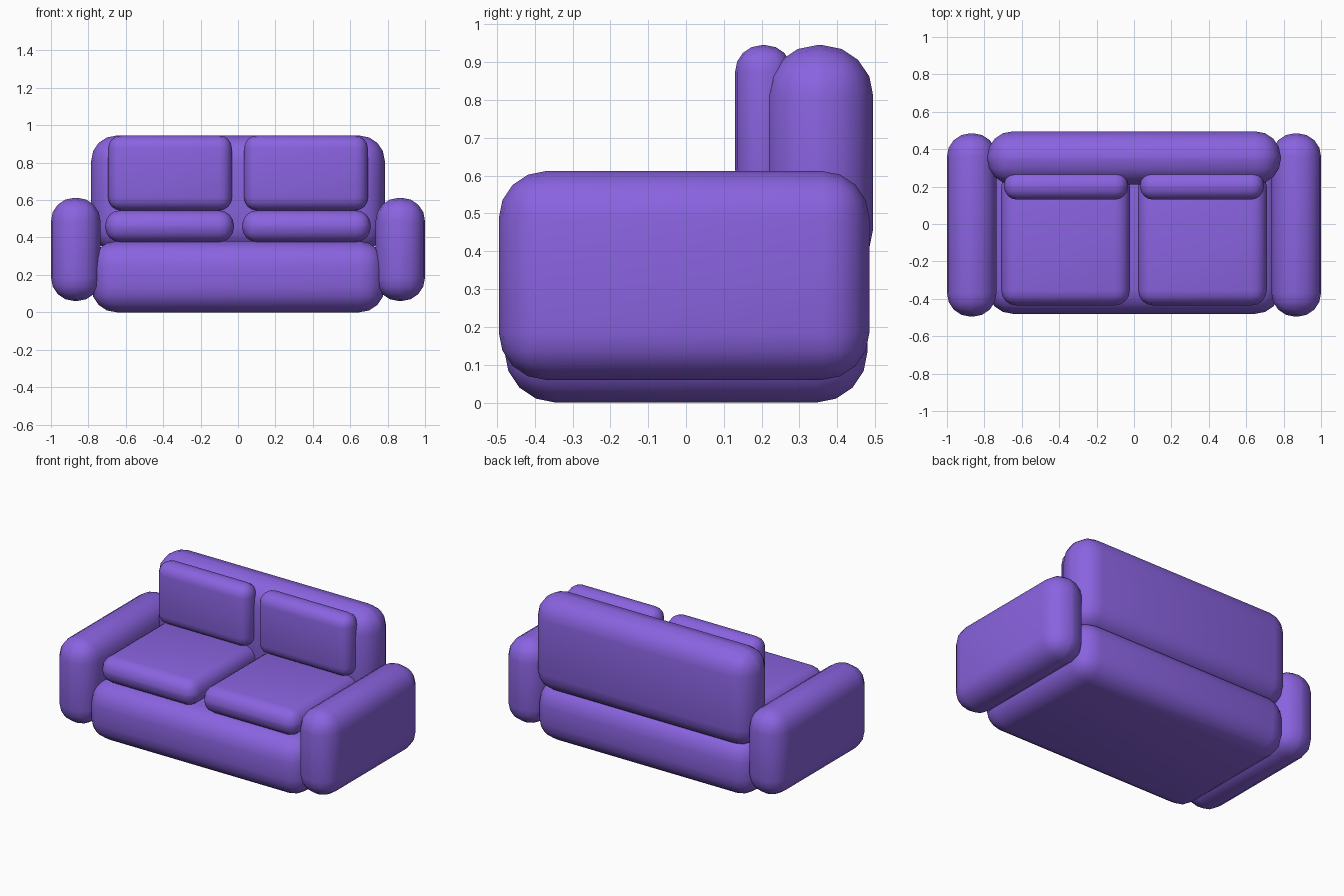
import bpy
import bmesh
import math
from mathutils import Vector

cube = bpy.data.objects.get("Cube")
if cube:
    bpy.data.objects.remove(cube, do_unlink=True)

# Single upholstery colour
fabric = bpy.data.materials.new("purple fabric")
fabric.use_nodes = True
colour = (0.254, 0.125, 0.745, 1)
fabric.diffuse_color = colour
fabric.node_tree.nodes["Principled BSDF"].inputs["Base Color"].default_value = colour


def padded_box(name, low, high, radius, segments=4):
    """Rounded, smooth-shaded block between two corners."""
    low, high = Vector(low), Vector(high)
    centre, size = (low + high) / 2, high - low
    bm = bmesh.new()
    bmesh.ops.create_cube(bm, size=1)
    bmesh.ops.scale(bm, vec=size, verts=bm.verts)
    bmesh.ops.bevel(bm, geom=bm.edges[:], offset=radius, segments=segments,
                    profile=0.5, affect='EDGES', clamp_overlap=True)
    for face in bm.faces:
        face.smooth = True
    mesh = bpy.data.meshes.new(name)
    bm.to_mesh(mesh)
    bm.free()
    mesh.materials.append(fabric)
    obj = bpy.data.objects.new(name, mesh)
    obj.location = centre
    bpy.context.collection.objects.link(obj)
    return obj


def padded_pair(name, low, high, radius):
    """The same block on both sides of the centre line."""
    padded_box("left_" + name, low, high, radius)
    padded_box("right_" + name, (-high[0], low[1], low[2]),
               (-low[0], high[1], high[2]), radius)


# Frame
padded_box("base", (-0.785, -0.48, 0), (0.785, 0.48, 0.38), 0.135)
padded_box("backrest", (-0.785, 0.212, 0.325), (0.785, 0.495, 0.945), 0.135)
padded_pair("armrest", (0.735, -0.495, 0.06), (1.0, 0.485, 0.612), 0.125)

# Loose cushions
padded_pair("seat_cushion", (0.022, -0.435, 0.375), (0.71, 0.28, 0.545), 0.08)
padded_pair("back_cushion", (0.032, 0.13, 0.545), (0.695, 0.28, 0.945), 0.07)
